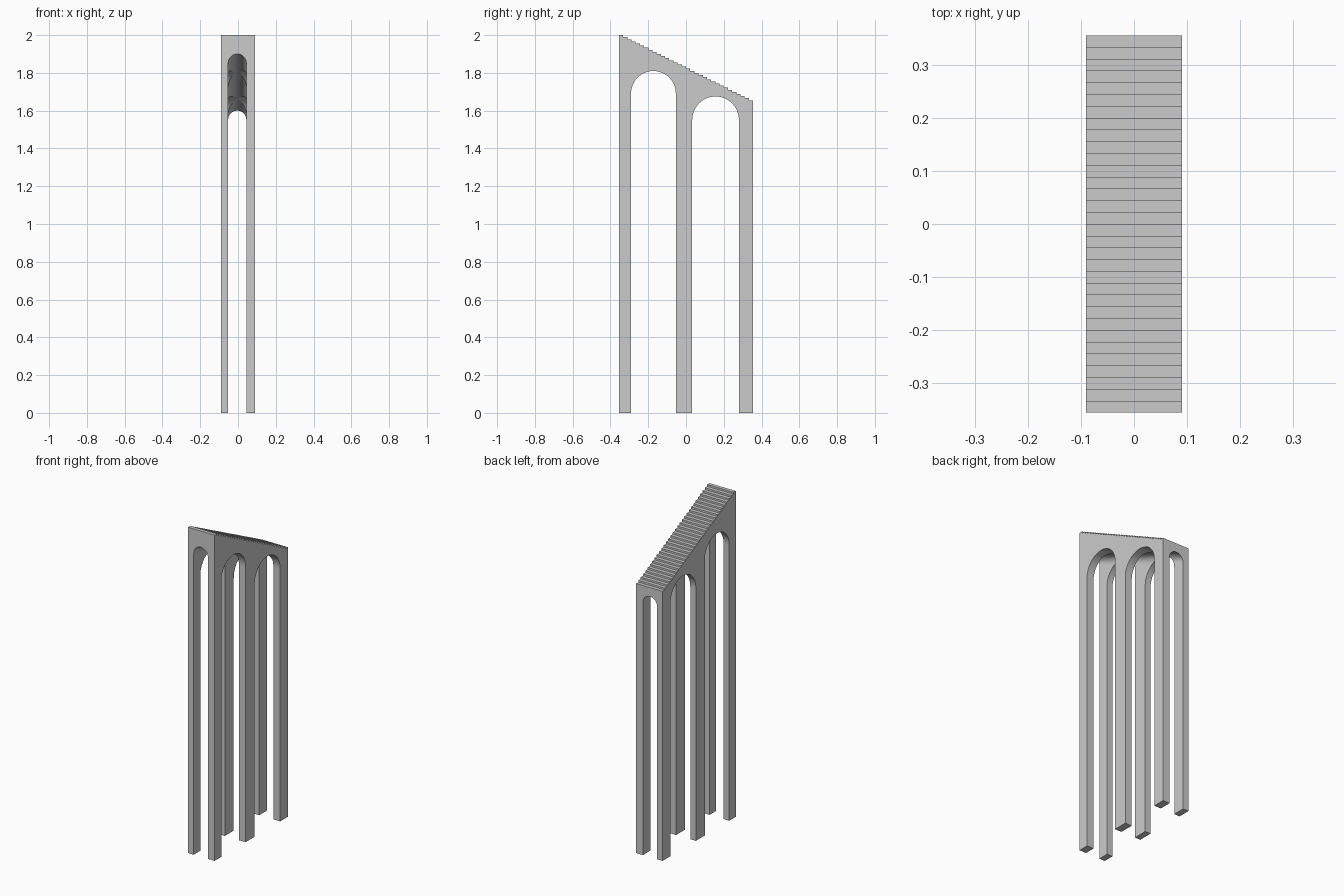
import bpy, bmesh
from math import sin, cos, pi

if "Cube" in bpy.data.objects:
    bpy.data.objects.remove(bpy.data.objects["Cube"])

HX, HY = 0.09, 0.355          # half width and half length
STEPS, TOP, LOW = 32, 2.0, 1.655


def prism(name, ring_a, ring_b):
    """Closed solid between two matching rings of points."""
    bm = bmesh.new()
    a = [bm.verts.new(p) for p in ring_a]
    b = [bm.verts.new(p) for p in ring_b]
    bm.faces.new(a)
    bm.faces.new(b)
    n = len(a)
    for i in range(n):
        j = (i + 1) % n
        bm.faces.new((a[i], a[j], b[j], b[i]))
    bmesh.ops.recalc_face_normals(bm, faces=bm.faces[:])
    mesh = bpy.data.meshes.new(name)
    bm.to_mesh(mesh)
    bm.free()
    obj = bpy.data.objects.new(name, mesh)
    bpy.context.collection.objects.link(obj)
    return obj


def arch(lo, hi, top, n=24):
    """Round-headed opening outline, running down below the ground."""
    c, r = (lo + hi) / 2, (hi - lo) / 2
    head = [(c + r * cos(pi * i / n), top - r + r * sin(pi * i / n)) for i in range(n + 1)]
    return [(hi, -0.2)] + head + [(lo, -0.2)]


# Solid body with a stepped, descending top
tread = 2 * HY / STEPS
drop = (TOP - LOW) / (STEPS - 1)
profile = [(HY, 0), (-HY, 0)]
for i in range(STEPS):
    z = TOP - i * drop
    profile += [(-HY + i * tread, z), (-HY + (i + 1) * tread, z)]
body = prism("stepped_arcade", [(-HX, y, z) for y, z in profile],
             [(HX, y, z) for y, z in profile])

# Side arches and the sloping lengthwise vault
cutters = []
for lo, hi, top in ((-0.291, -0.054, 1.81), (0.033, 0.28, 1.675)):
    pts = arch(lo, hi, top)
    cutters.append(prism("side_arch_cutter", [(-0.2, y, z) for y, z in pts],
                         [(0.2, y, z) for y, z in pts]))
slope = (1.9 - 1.6) / (2 * HY)
pts = arch(-0.052, 0.044, 1.75)
cutters.append(prism("vault_cutter", [(x, -0.5, z + 0.5 * slope) for x, z in pts],
                     [(x, 0.5, z - 0.5 * slope) for x, z in pts]))

# Cut the openings, then drop the cutters
bpy.context.view_layer.objects.active = body
body.select_set(True)
for cutter in cutters:
    cutter.hide_render = True
    mod = body.modifiers.new("opening", 'BOOLEAN')
    mod.operation, mod.solver, mod.object = 'DIFFERENCE', 'EXACT', cutter
    bpy.ops.object.modifier_apply(modifier=mod.name)
    bpy.data.objects.remove(cutter)
